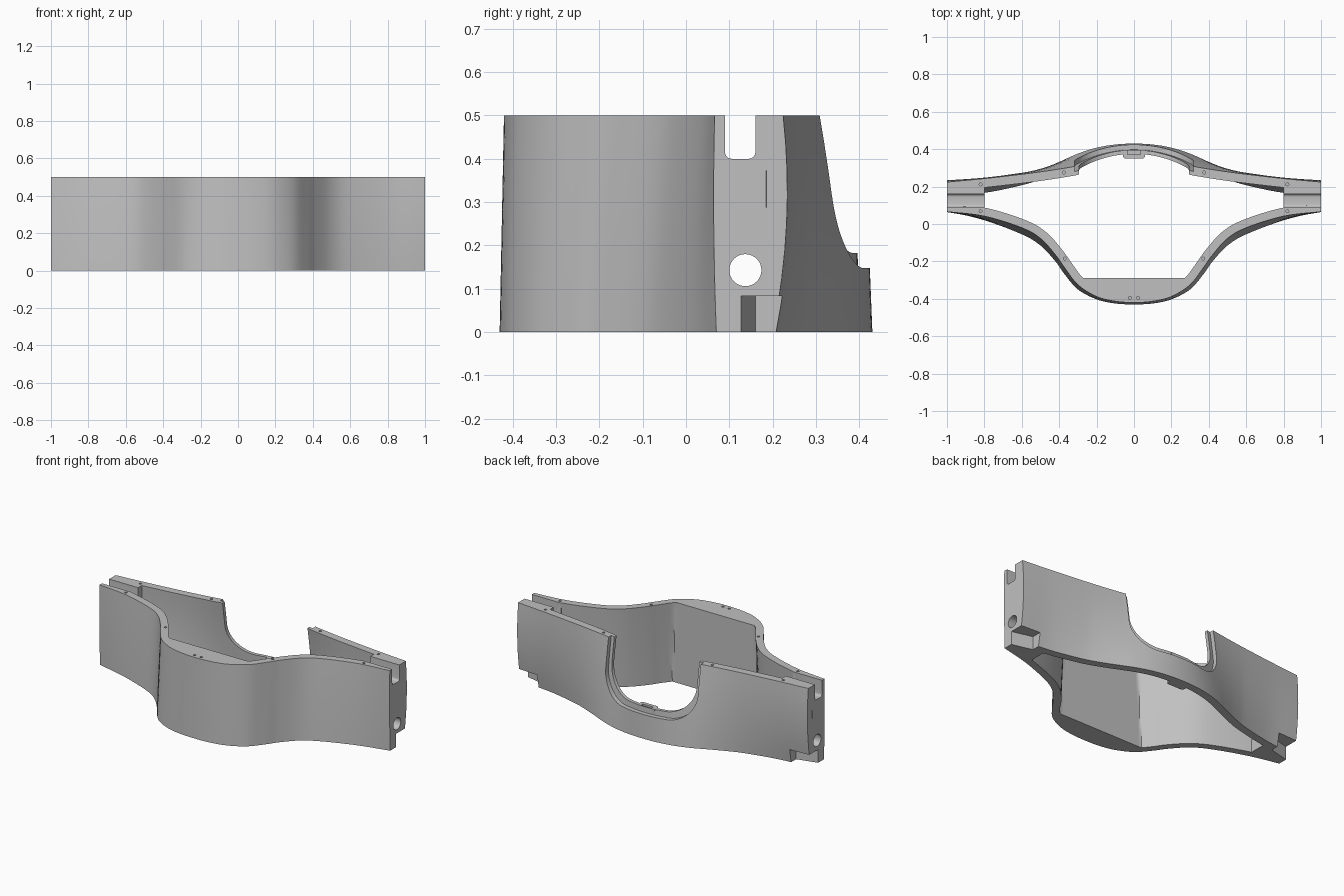
import bpy, bmesh, math
from mathutils import Vector

cube = bpy.data.objects.get("Cube")
if cube:
    bpy.data.objects.remove(cube, do_unlink=True)

HEIGHT = 0.5
grey = bpy.data.materials.new("plain_grey")
grey.use_nodes = True
GREY = (0.53, 0.53, 0.53, 1)
grey.diffuse_color = GREY
grey.node_tree.nodes["Principled BSDF"].inputs["Base Color"].default_value = GREY


def finish(name, bm):
    bmesh.ops.recalc_face_normals(bm, faces=bm.faces)
    mesh = bpy.data.meshes.new(name)
    bm.to_mesh(mesh)
    bm.free()
    mesh.materials.append(grey)
    ob = bpy.data.objects.new(name, mesh)
    bpy.context.collection.objects.link(ob)
    return ob


def prism(bm, pts, axis, lo, hi):
    """Extrude a 2D outline along one axis."""
    place = {"x": lambda t, u, v: (t, u, v),
             "y": lambda t, u, v: (u, t, v),
             "z": lambda t, u, v: (u, v, t)}[axis]
    a, b = [[bm.verts.new(place(t, *p)) for p in pts] for t in (lo, hi)]
    bm.faces.new(a)
    bm.faces.new(b)
    for i in range(len(pts)):
        j = (i + 1) % len(pts)
        bm.faces.new((a[i], a[j], b[j], b[i]))


def circle(cx, cy, r, n):
    return [(cx + r * math.cos(2 * math.pi * i / n),
             cy + r * math.sin(2 * math.pi * i / n)) for i in range(n)]


def u_outline(centre, half, bottom, r, top=0.7, n=10):
    """Open-topped slot with rounded lower corners."""
    pts = [(centre - half, top)]
    for side, start in ((-1, math.pi), (1, 1.5 * math.pi)):
        for i in range(n + 1):
            a = start + i / n * math.pi / 2
            pts.append((centre + side * (half - r) + r * math.cos(a),
                        bottom + r + r * math.sin(a)))
    return pts + [(centre + half, top)]


def smooth_path(half, steps=5):
    """Mirror a half profile in x and round it with a spline."""
    p = [Vector((-x, y)) for x, y in reversed(half[1:])] + [Vector(q) for q in half]
    p = [2 * p[0] - p[1]] + p + [2 * p[-1] - p[-2]]
    out = []
    for a, b, c, d in zip(p, p[1:], p[2:], p[3:]):
        for k in range(steps):
            t = k / steps
            out.append(0.5 * (2 * b + (c - a) * t + (2 * a - 5 * b + 4 * c - d) * t * t
                              + (3 * b - a - 3 * c + d) * t ** 3))
    return out + [p[-2]]


def offset(path, d):
    out = []
    last = len(path) - 1
    for i, q in enumerate(path):
        t = (path[min(i + 1, last)] - path[max(i - 1, 0)]).normalized()
        out.append(q + Vector((-t.y, t.x)) * d)
    out[0].x, out[-1].x = -1, 1
    return out


def wall(name, bottom, top, bulge, d0, d1, chord=None, levels=8):
    """Curved wall lofted from its bottom profile to its top profile."""
    low, high = smooth_path(bottom), smooth_path(top)
    bm = bmesh.new()
    rings = []
    for k in range(levels + 1):
        t = k / levels
        path = [a.lerp(b, t) for a, b in zip(low, high)]
        path = [Vector((q.x, q.y + bulge * abs(q.x) * 4 * t * (1 - t))) for q in path]
        sides = [offset(path, d) for d in (d0, d1)]
        if chord is not None:
            for q in sides[1]:
                q.y = max(q.y, chord)
        rings.append([[bm.verts.new((q.x, q.y, t * HEIGHT)) for q in s] for s in sides])
    n = len(low)
    for (a, b), (c, d) in zip(rings, rings[1:]):
        for i in range(n - 1):
            bm.faces.new((a[i], a[i + 1], c[i + 1], c[i]))
            bm.faces.new((b[i], b[i + 1], d[i + 1], d[i]))
        for i in (0, n - 1):
            bm.faces.new((a[i], b[i], d[i], c[i]))
    for a, b in (rings[0], rings[-1]):
        for i in range(n - 1):
            bm.faces.new((a[i], a[i + 1], b[i + 1], b[i]))
    return finish(name, bm)


def cut(ob, *cutters):
    for c in cutters:
        m = ob.modifiers.new("cut", "BOOLEAN")
        m.operation, m.solver, m.object = "DIFFERENCE", "EXACT", c
    deps = bpy.context.evaluated_depsgraph_get()
    mesh = bpy.data.meshes.new_from_object(ob.evaluated_get(deps))
    ob.modifiers.clear()
    ob.data = mesh


# Front wall, thickened to a flat chord inside the nose
front_low = [(0, -.43), (.1, -.425), (.2, -.403), (.3, -.35), (.37, -.27),
             (.42, -.2), (.5, -.115), (.6, -.055), (.8, .02), (1, .07)]
front_high = [(0, -.42), (.1, -.413), (.2, -.388), (.3, -.325), (.37, -.235),
              (.42, -.165), (.5, -.077), (.6, -.02), (.8, .042), (1, .066)]
front = wall("front_wall", front_low, front_high, -.004, 0, .045, chord=-.29)

# Back wall in two layers, so the inner one forms a lip around the opening
back_low = [(0, .43), (.1, .425), (.2, .408), (.3, .376), (.4, .332),
            (.5, .29), (.6, .257), (.8, .215), (1, .2)]
back_high = [(0, .41), (.1, .392), (.2, .352), (.3, .313), (.4, .294),
             (.5, .279), (.6, .266), (.8, .243), (1, .224)]
back_skin = wall("back_outer_wall", back_low, back_high, .02, 0, -.03)
back_lip = wall("back_inner_lip", back_low, back_high, .02, -.027, -.048)

# Solid end blocks joining the two walls
blocks = []
for s, side in ((1, "left"), (-1, "right")):
    bm = bmesh.new()
    prism(bm, [(s * .8, .055), (s, .08), (s, .185), (s * .8, .2)], "z", 0, HEIGHT)
    blocks.append(finish(side + "_end_block", bm))

# Cutter for end slots, cross holes, lower notches and pin holes
bm = bmesh.new()
for s in (1, -1):
    prism(bm, u_outline(.125, .035, .4, .015, n=4), "x", s * .78, s * 1.1)
    prism(bm, circle(.137, .143, .037, 32), "x", s * .7, s * 1.1)
    prism(bm, [(s * 1.1, .102), (s * .87, .16), (s * .87, .35), (s * 1.1, .35)],
          "z", -.1, .083)
    for x, y in ((.82, .068), (.82, .212), (.37, -.185), (.375, .275), (.022, -.395)):
        prism(bm, circle(s * x, y, .008, 12), "z", HEIGHT - .03, HEIGHT + .05)
end_cutter = finish("end_cutter", bm)

# Cutters for the rounded opening in the back
openings = []
for name, half, low in (("outer_opening", .318, .148), ("inner_opening", .293, .183)):
    bm = bmesh.new()
    prism(bm, u_outline(0, half, low, .17, n=16), "y", .15, .7)
    openings.append(finish(name, bm))

# Latch tab on the inside of the back, with a small slot
bm = bmesh.new()
prism(bm, [(-.06, .362), (-.048, .35), (.048, .35), (.06, .362), (.06, .395), (-.06, .395)],
      "z", 0, .183)
tab = finish("latch_tab", bm)
bm = bmesh.new()
prism(bm, [(-.035, .372), (.035, .372), (.035, .392), (-.035, .392)], "z", .1, .3)
tab_cutter = finish("tab_cutter", bm)

cutters = [end_cutter, tab_cutter] + openings
for c in cutters:
    c.hide_render = True

cut(front, end_cutter)
cut(back_skin, openings[0], end_cutter)
cut(back_lip, openings[1], end_cutter, tab_cutter)
cut(tab, tab_cutter)
for b in blocks:
    cut(b, end_cutter)
for c in cutters:
    bpy.data.objects.remove(c, do_unlink=True)

# Smooth curved faces, keep edges sharp
for ob in [front, back_skin, back_lip, tab] + blocks:
    bpy.ops.object.select_all(action="DESELECT")
    ob.select_set(True)
    bpy.context.view_layer.objects.active = ob
    bpy.ops.object.shade_smooth_by_angle(angle=math.radians(30))
